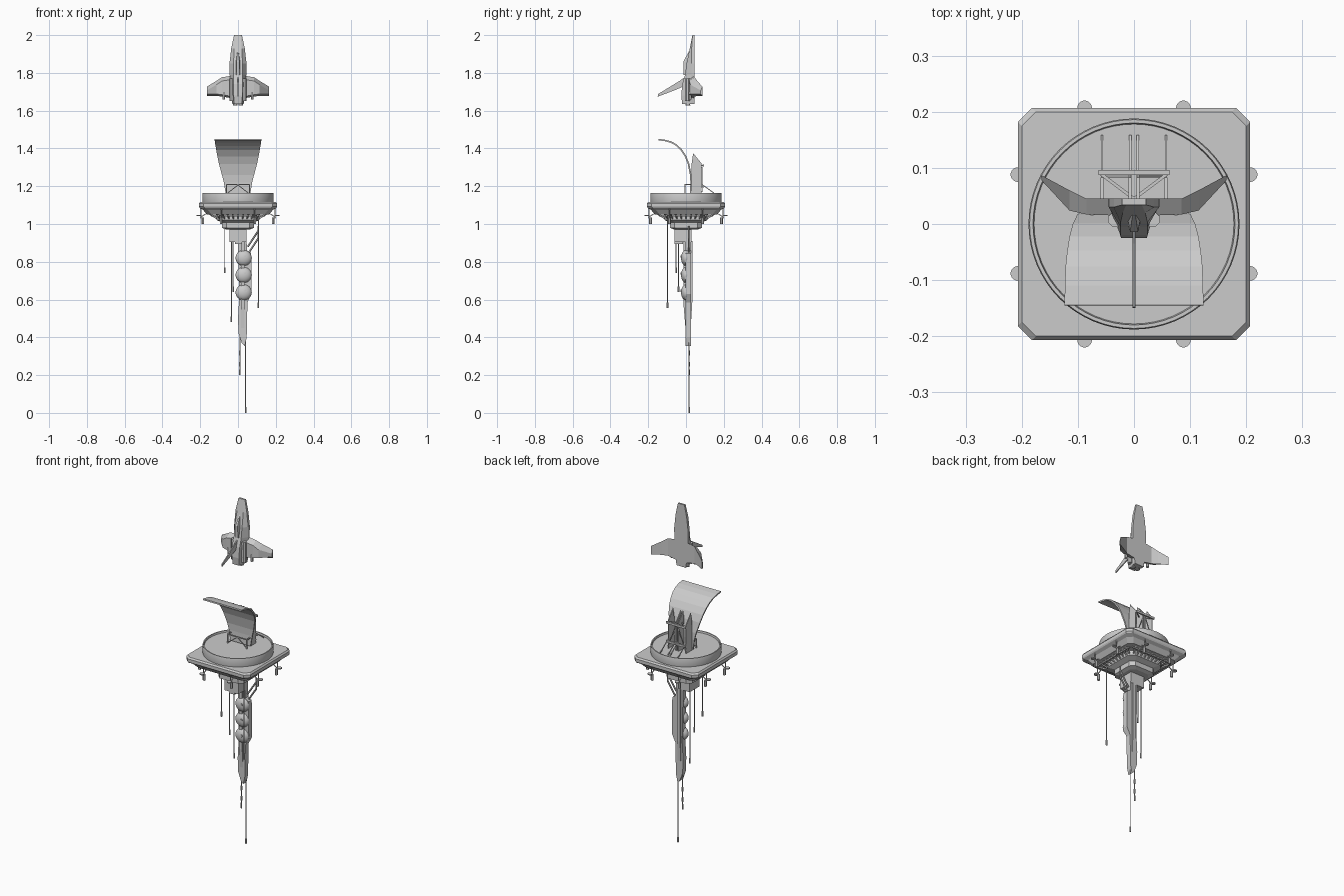
import bpy, bmesh, math
from mathutils import Vector

cube = bpy.data.objects.get("Cube")
if cube:
    bpy.data.objects.remove(cube, do_unlink=True)

grey = bpy.data.materials.new("plain_grey")
grey.use_nodes = True
grey.diffuse_color = (0.6, 0.6, 0.6, 1)
grey.node_tree.nodes["Principled BSDF"].inputs["Base Color"].default_value = (0.6, 0.6, 0.6, 1)


def finish(name, bm, smooth=False):
    bmesh.ops.recalc_face_normals(bm, faces=bm.faces)
    mesh = bpy.data.meshes.new(name)
    bm.to_mesh(mesh)
    bm.free()
    mesh.materials.append(grey)
    obj = bpy.data.objects.new(name, mesh)
    bpy.context.collection.objects.link(obj)
    if smooth:
        bpy.ops.object.select_all(action='DESELECT')
        obj.select_set(True)
        bpy.context.view_layer.objects.active = obj
        bpy.ops.object.shade_smooth_by_angle(angle=math.radians(35))
    return obj


def loft(name, rings, bm=None):
    """Skin a list of equal-length point rings and cap both ends."""
    own = bm is None
    bm = bm or bmesh.new()
    loops = [[bm.verts.new(p) for p in ring] for ring in rings]
    n = len(loops[0])
    for a, b in zip(loops, loops[1:]):
        for i in range(n):
            j = (i + 1) % n
            bm.faces.new((a[i], a[j], b[j], b[i]))
    bm.faces.new(loops[0])
    bm.faces.new(loops[-1])
    if own:
        return finish(name, bm)


def box(name, x0, x1, y0, y1, z0, z1):
    return loft(name, [[(x0, y0, z), (x1, y0, z), (x1, y1, z), (x0, y1, z)] for z in (z0, z1)])


def rod(name, a, b, r, sides=8, r2=None):
    a, b = Vector(a), Vector(b)
    turn = (b - a).to_track_quat('Z', 'Y')
    ring = [Vector((math.cos(t), math.sin(t), 0))
            for t in (math.tau * (i + .5) / sides for i in range(sides))]
    return loft(name, [[p + turn @ (c * s) for c in ring]
                       for p, s in ((a, r), (b, r if r2 is None else r2))])


def octagon(h, z, cut):
    k = h - cut
    return [(h, -k, z), (h, k, z), (k, h, z), (-k, h, z),
            (-h, k, z), (-h, -k, z), (-k, -h, z), (k, -h, z)]


def plate_x(name, x, t, yz):
    return loft(name, [[(x + s * t / 2, y, z) for y, z in yz] for s in (-1, 1)])


def ball(name, centre, scale, segs=24):
    bm = bmesh.new()
    bmesh.ops.create_uvsphere(bm, u_segments=segs, v_segments=segs // 2, radius=1)
    for v in bm.verts:
        v.co = Vector([c + s * q for c, s, q in zip(centre, scale, v.co)])
    return finish(name, bm, True)


# Square deck and stepped underside
loft("deck_slab", [octagon(h, z, .025) for h, z in
                   ((.165, 1.05), (.185, 1.075), (.203, 1.085), (.207, 1.092), (.207, 1.108), (.2, 1.117))])
loft("upper_tier", [octagon(h, z, .03) for h, z in ((.085, 1.008), (.115, 1.022), (.115, 1.052))])
loft("lower_tier", [octagon(h, z, .025) for h, z in ((.065, .972), (.085, .98), (.085, 1.01))])
box("keel_block", -.045, .045, -.06, .03, .905, .975)
box("keel_pod", -.015, .02, -.06, -.015, .895, .91)

# Round landing disc with raised rim
bm = bmesh.new()
profile = [(.186, 1.11), (.188, 1.12), (.188, 1.158), (.186, 1.165), (.18, 1.165), (.178, 1.155)]
loft("", [[(r * math.cos(math.tau * i / 64), r * math.sin(math.tau * i / 64), z)
           for i in range(64)] for r, z in profile], bm)
finish("landing_disc", bm, True)

# Edge equipment, repeated on the four sides
for side in range(4):
    c, s = ((1, 0), (0, 1), (-1, 0), (0, -1))[side]

    def at(out, along, z):
        return (out * c - along * s, out * s + along * c, z)

    for u in (-.088, .088):
        rod("edge_dish", at(.207, u, 1.042), at(.207, u, 1.048), .013, 16)
        rod("dish_stem", at(.195, u, 1.09), at(.195, u, 1.03), .003)
        rod("hanging_pod", at(.187, u, 1.035), at(.187, u, 1.0), .008, 6)
        rod("pod_arm", at(.16, u, 1.06), at(.2, u, 1.035), .003, 4)
    for i in range(9):
        u = (i - 4) * .03
        rod("under_bracket", at(.165, u, 1.062), at(.112, u * .8, 1.03), .005, 4)
    rod("under_rail", at(.14, -.13, 1.043), at(.14, .13, 1.043), .005, 4)

# Curved blast shield, wider toward the top
curve = [(.025, 1.16, .065), (.027, 1.22, .075), (.025, 1.26, .085), (.013, 1.32, .101),
         (-.003, 1.36, .109), (-.025, 1.393, .115), (-.05, 1.417, .119),
         (-.077, 1.433, .122), (-.11, 1.442, .123), (-.145, 1.447, .124)]
rings = []
for i, (y, z, w) in enumerate(curve):
    p, q = curve[max(i - 1, 0)], curve[min(i + 1, len(curve) - 1)]
    tangent = Vector((0, q[0] - p[0], q[1] - p[1])).normalized()
    off = Vector((0, tangent.z, -tangent.y)) * .004
    mid = Vector((0, y, z))
    rings.append([mid + off + Vector((w, 0, 0)), mid + off - Vector((w, 0, 0)),
                  mid - off - Vector((w, 0, 0)), mid - off + Vector((w, 0, 0))])
loft("blast_shield", rings)

# Support fins and braces behind the shield
for x in (-.057, -.007, .007, .057):
    plate_x("support_fin", x, .005, [(.03, 1.155), (.03, 1.32), (.038, 1.375), (.083, 1.32), (.083, 1.155)])
    rod("fin_brace", (x, .08, 1.213), (x, .157, 1.157), .003, 4)
for z in (1.2, 1.31):
    box("cross_beam", -.063, .063, .087, .096, z - .006, z + .006)
for s in (-1, 1):
    rod("diagonal_beam", (s * .06, .09, 1.31), (0, .045, 1.31), .004, 4)
    rod("back_diagonal", (s * .057, .085, 1.17), (s * .007, .085, 1.3), .003, 4)
    # Front foot frame
    rod("foot_post", (s * .062, -.006, 1.155), (s * .062, -.006, 1.21), .004, 4)
    rod("foot_side_beam", (s * .062, -.006, 1.208), (s * .062, .028, 1.208), .004, 4)
    rod("foot_diagonal", (s * .06, -.006, 1.16), (0, -.006, 1.206), .003, 4)
rod("foot_top_beam", (-.064, -.006, 1.208), (.064, -.006, 1.208), .004, 4)

# Hanging spine, storage tanks and struts
spine = [(.0, .92), (.045, .92), (.048, .86), (.07, .845), (.072, .63), (.05, .585),
         (.046, .4), (.036, .355), (.02, .37), (.003, .42), (.0, .5), (.006, .6)]
loft("hanging_spine", [[(x, y, z) for x, z in spine] for y in (-.003, .027)])
plate_x("spine_rib", .025, .02, [(-.012, .91), (.034, .91), (.034, .6), (.025, .45), (-.003, .45), (-.012, .56)])
for z in (.82, .73, .638):
    ball("storage_tank", (.03, 0, z), (.043, .026, .042))
    rod("tank_valve", (.04, -.018, z + .008), (.04, -.029, z + .008), .007)
for dz in (0, .04):
    rod("spine_strut", (.052, .015, .84 + dz), (.108, .015, .925 + dz), .005, 6)
rod("strut_hanger", (.108, .015, .92), (.108, .015, .99), .004, 6)

# Antenna rods with weighted tips
for x, y, top, low in ((-.07, -.052, 1.0, .74), (-.026, -.04, .95, .64), (-.035, .015, .95, .48),
                       (.108, -.098, 1.04, .555), (.01, .017, .42, .2), (.04, .017, .4, 0)):
    rod("antenna", (x, y, top), (x, y, low + .02), .0025, 6)
    rod("antenna_tip", (x, y, low), (x, y, low + .03), .0045, 6)
for z in (.27, .33):
    rod("antenna_collar", (.01, .017, z - .025), (.01, .017, z), .005, 6)

# Shuttle fuselage, standing nose up above the deck
body = [(1.635, .03, .02, -.02), (1.68, .036, .023, -.025), (1.74, .04, .024, -.02),
        (1.79, .044, .024, -.005), (1.85, .045, .024, .003), (1.93, .036, .02, .02), (2.0, .021, .014, .034)]
loft("shuttle_body", [[(-b, .045, z), (b, .045, z), (b, max(.03, f), z),
                       (a, f, z), (-a, f, z), (-b, max(.03, f), z)] for z, b, a, f in body])
loft("shuttle_cockpit", [[(-w, .025, z), (w, .025, z), (w * .5, f, z), (-w * .5, f, z)]
                         for z, w, f in ((1.79, .016, -.012), (1.86, .014, -.014), (1.915, .005, .016))])
plate_x("shuttle_tail_fin", 0, .006,
        [(-.01, 1.775), (-.035, 1.757), (-.148, 1.688), (-.15, 1.674), (-.06, 1.708), (-.01, 1.73)])

# Folded wings and engines, mirrored
ribs = [(.03, .015, .045, 1.665, 1.785), (.085, .017, .045, 1.675, 1.777),
        (.115, .024, .06, 1.678, 1.757), (.165, .078, .087, 1.678, 1.727)]
for s in (-1, 1):
    loft("shuttle_wing", [[(s * x, f, top - .02), (s * x, b, top), (s * x, b, low), (s * x, f, low + .01)]
                          for x, f, b, low, top in ribs])
    rod("shuttle_engine", (s * .033, .008, 1.65), (s * .033, .008, 1.77), .014, 8)
    rod("shuttle_nozzle", (s * .015, .01, 1.628), (s * .015, .01, 1.65), .014, 8, .009)
    rod("wing_thruster", (s * .075, .022, 1.66), (s * .075, .022, 1.7), .008, 6)
